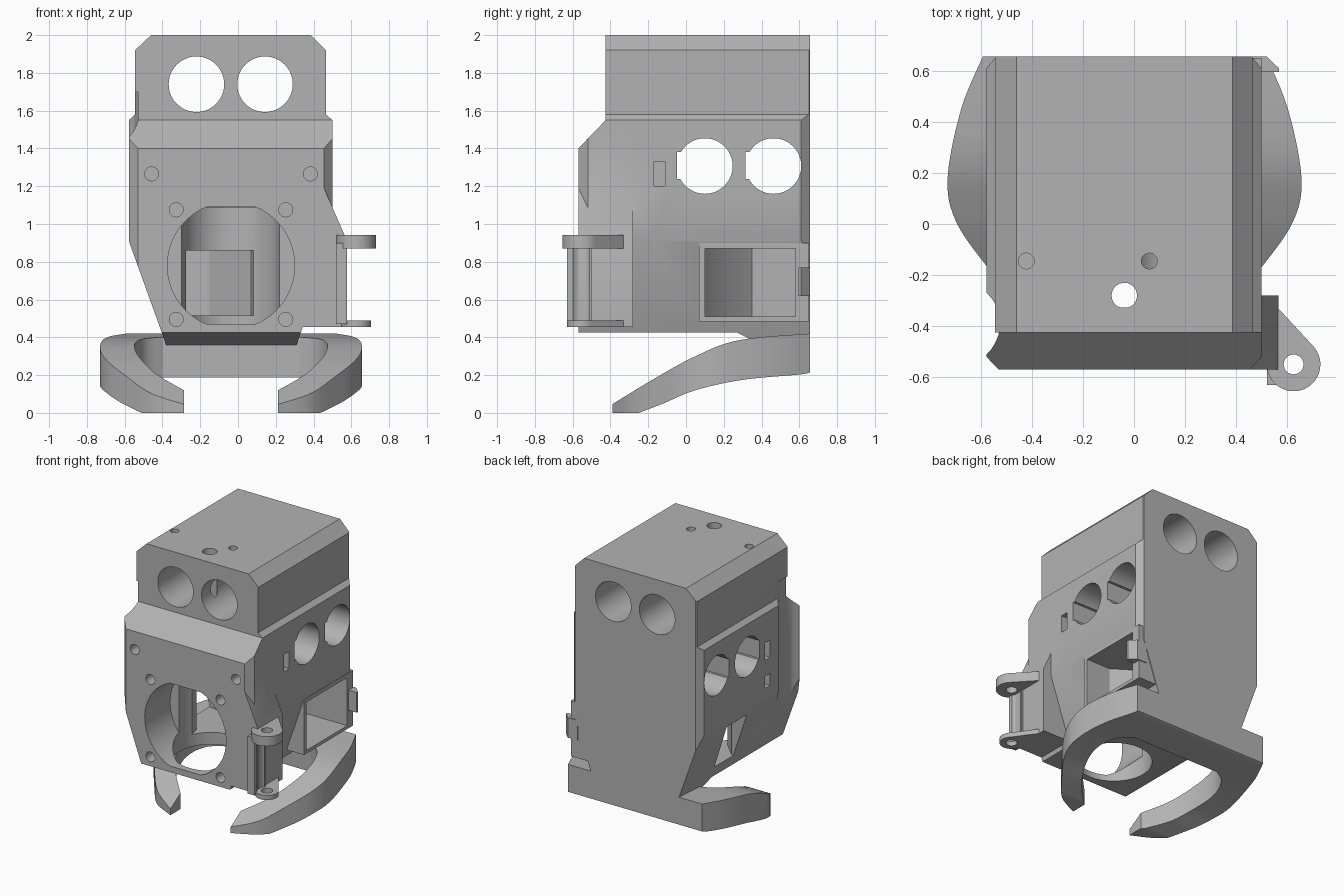
import bpy, bmesh, math
from mathutils import Vector

if "Cube" in bpy.data.objects:
    bpy.data.objects.remove(bpy.data.objects["Cube"])

grey = bpy.data.materials.new("plain grey")
grey.use_nodes = True
GREY = (0.45, 0.45, 0.45, 1)
grey.diffuse_color = GREY
grey.node_tree.nodes["Principled BSDF"].inputs["Base Color"].default_value = GREY
CX = -0.037  # middle line of the housing


def prism(name, pts, axis, lo, hi):
    """Extrude a 2D outline along one axis; pts are the other two coordinates in order."""
    bm = bmesh.new()
    i = "xyz".index(axis)

    def place(p, d):
        c = list(p)
        c.insert(i, d)
        return bm.verts.new(c)
    a = [place(p, lo) for p in pts]
    b = [place(p, hi) for p in pts]
    bm.faces.new(a)
    bm.faces.new(b[::-1])
    for k in range(len(pts)):
        n = (k + 1) % len(pts)
        bm.faces.new((a[k], b[k], b[n], a[n]))
    bmesh.ops.recalc_face_normals(bm, faces=bm.faces)
    me = bpy.data.meshes.new(name)
    bm.to_mesh(me)
    bm.free()
    me.materials.append(grey)
    ob = bpy.data.objects.new(name, me)
    bpy.context.collection.objects.link(ob)
    return ob


def arc(u, v, r, start=0, end=360, n=48):
    full = abs(end - start) == 360
    steps = n if full else n - 1
    angles = [math.radians(start + (end - start) * k / steps) for k in range(n)]
    return [(u + r * math.cos(t), v + r * math.sin(t)) for t in angles]


def rect(u0, u1, v0, v1):
    return [(u0, v0), (u1, v0), (u1, v1), (u0, v1)]


def curve(pts, n=6):
    """Smooth open curve through the points."""
    p = [Vector(q) for q in [pts[0]] + pts + [pts[-1]]]
    out = []
    for k in range(1, len(p) - 2):
        a, b, c, d = p[k - 1:k + 3]
        for s in range(n):
            t = s / n
            q = (2 * b + (c - a) * t + (2 * a - 5 * b + 4 * c - d) * t ** 2
                 + (3 * b - a - 3 * c + d) * t ** 3) / 2
            out.append((q.x, q.y))
    return out + [tuple(pts[-1])]


def combine(target, tool, op="DIFFERENCE"):
    m = target.modifiers.new("shape", "BOOLEAN")
    m.operation, m.solver, m.object = op, "EXACT", tool
    bpy.context.view_layer.objects.active = target
    bpy.ops.object.modifier_apply(modifier=m.name)
    bpy.data.objects.remove(tool)


def cut(target, pts, axis, lo, hi):
    combine(target, prism("cutter", pts, axis, lo, hi))


def finish(ob):
    bpy.ops.object.select_all(action="DESELECT")
    ob.select_set(True)
    bpy.context.view_layer.objects.active = ob
    bpy.ops.object.shade_smooth_by_angle(angle=math.radians(28))


# Housing: front, side and top outlines intersected
housing = prism("housing", [
    (-0.38, 0.36), (0.31, 0.36), (0.5, 0.91), (0.5, 1.55), (0.465, 1.58), (0.465, 1.92),
    (0.385, 2), (-0.46, 2), (-0.545, 1.92), (-0.545, 1.58), (-0.578, 1.55), (-0.578, 0.91)],
    "y", -0.8, 0.8)
combine(housing, prism("side_outline", [
    (-0.57, 0.425), (0.27, 0.425), (0.4, 0.36), (0.656, 0.36), (0.656, 2.1), (-0.425, 2.1),
    (-0.425, 1.55), (-0.57, 1.4)], "x", -1, 1), "INTERSECT")
combine(housing, prism("top_outline", [
    (-0.53, -0.57), (0.455, -0.57), (0.5, -0.52), (0.5, 0.61), (0.46, 0.656),
    (-0.54, 0.656), (-0.578, 0.61), (-0.578, -0.52)], "z", 0, 3), "INTERSECT")

# Scalloped front left edge
cut(housing, arc(-0.69, -0.39, 0.165), "z", 0, 1.7)

# Hinge block and blower socket on the side
combine(housing, prism("hinge_block", [
    (0.3, 1.19), (0.455, 1.19), (0.565, 0.94), (0.565, 0.455), (0.3, 0.455)],
    "y", -0.57, -0.28), "UNION")
combine(housing, prism("blower_socket", rect(0.2, 0.499, 0.485, 0.9), "y", 0.07, 0.65), "UNION")

# Fan tunnel, vertical bore and side exhaust
tunnel = [(x, min(1.09, max(0.47, z))) for x, z in arc(CX, 0.78, 0.337)]
cut(housing, tunnel, "y", -0.7, -0.27)
cut(housing, arc(-0.04, -0.26, 0.26), "z", 0.3, 1.088)
cut(housing, [(0.12, -0.2), (0.07, 0.02), (-0.15, 0.22), (-0.7, 0.35), (-0.7, 0.1),
              (-0.42, 0.06), (-0.3, -0.06), (-0.25, -0.25)], "z", 0.515, 0.86)
# Blower socket cavity with a sloping inner wall
cut(housing, [(0.6, 0.1), (0.6, 0.58), (0.02, 0.58), (0.02, 0.35), (0.15, 0.2), (0.3, 0.1)],
    "z", 0.51, 0.87)

# Rod holes front to back
for x in (-0.22, 0.143):
    cut(housing, arc(x, 1.74, 0.147), "y", -1, 1)
# Bearing holes side to side, each with a keyed edge
for y in (0.1, 0.463):
    cut(housing, arc(y, 1.307, 0.147), "x", -1, 1)
    cut(housing, rect(y - 0.147, y, 1.237, 1.38), "x", -1, 1)
# Small side slots
cut(housing, rect(-0.17, -0.11, 1.2, 1.33), "x", 0.4, 0.6)
cut(housing, rect(-0.17, -0.11, 1.2, 1.33), "x", -0.7, -0.48)
cut(housing, rect(-0.17, -0.11, 0.99, 1.08), "x", -0.7, -0.5)
# Filament hole and top screw holes
key = [(x, max(-0.327, y)) for x, y in arc(-0.038, -0.28, 0.05, n=24)]
cut(housing, key, "z", 0.9, 2.1)
for x in (-0.422, 0.06):
    cut(housing, arc(x, -0.145, 0.031, n=24), "z", 1.8, 2.1)
# Front screw holes
for half, z in ((0.42, 1.265), (0.29, 1.075), (0.29, 0.495)):
    for s in (-1, 1):
        cut(housing, arc(CX + s * half, z, 0.037, n=24), "y", -0.7, -0.4)
finish(housing)

# Horseshoe air duct: plan outline trimmed by a curved side outline
outer = curve([(0.555, 0.656), (0.64, 0.45), (0.693, 0.18), (0.66, 0.01), (0.54, -0.165),
               (0.42, -0.3), (0.25, -0.39)])
inner = curve([(0.25, -0.27), (0.4, -0.12), (0.49, 0.05), (0.51, 0.2), (0.46, 0.33), (0.363, 0.4)])
half = outer + inner
air_duct = prism("air_duct", [(CX + x, y) for x, y in half]
                 + [(CX - x, y) for x, y in half[::-1]], "z", -0.1, 0.6)
top_edge = curve([(-0.4, 0.04), (-0.17, 0.18), (0.05, 0.3), (0.28, 0.385), (0.656, 0.42)])
low_edge = curve([(0.656, 0.215), (0.6, 0.203), (0.3, 0.175), (0.05, 0.12), (-0.12, 0.05), (-0.25, 0)])
combine(air_duct, prism("duct_side", top_edge + low_edge + [(-0.4, 0)], "x", -1, 1), "INTERSECT")
finish(air_duct)

# Hinge ears
for name, r, z0, z1 in (("upper_hinge_ear", 0.105, 0.87, 0.942), ("lower_hinge_ear", 0.08, 0.455, 0.49)):
    ear = prism(name, [(0.53, -0.33), (0.565, -0.33)]
                + arc(0.625, -0.55, r, 42, -180, 32) + [(0.53, -0.5)], "z", z0, z1)
    cut(ear, arc(0.625, -0.55, 0.039, n=24), "z", 0, 1.5)
    finish(ear)
# Upright bar between the ears, hollowed in front of the pin
hinge_bar = prism("hinge_bar", rect(0.52, 0.577, -0.63, -0.5), "z", 0.47, 0.9)
cut(hinge_bar, arc(0.625, -0.555, 0.065, n=32), "z", 0, 1.5)
finish(hinge_bar)

# Blower latch at the rear corner
latch = prism("blower_latch", [(0.44, 0.595), (0.567, 0.595), (0.567, 0.61), (0.52, 0.656),
                               (0.44, 0.656)], "z", 0.62, 0.77)
finish(latch)
